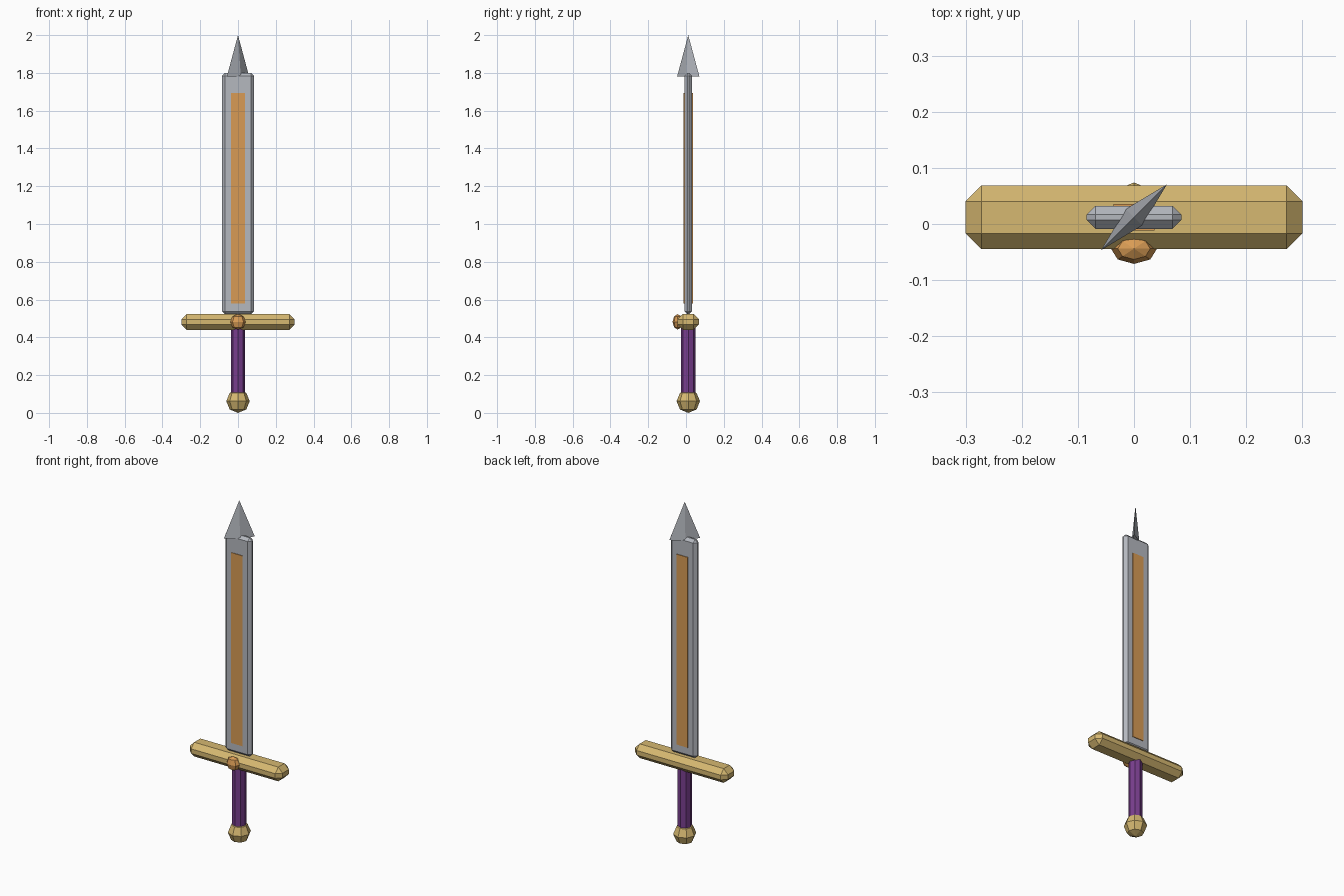
import bpy, math

cube = bpy.data.objects.get("Cube")
if cube:
    bpy.data.objects.remove(cube, do_unlink=True)

CENTRE_Y = 0.012  # long axis of the sword


def material(name, rgb):
    mat = bpy.data.materials.new(name)
    mat.use_nodes = True
    mat.diffuse_color = (*rgb, 1)
    shader = next(n for n in mat.node_tree.nodes if n.type == "BSDF_PRINCIPLED")
    shader.inputs["Base Color"].default_value = (*rgb, 1)
    return mat


gold = material("gold", (0.67, 0.48, 0.165))
steel = material("steel", (0.46, 0.48, 0.52))
amber = material("amber", (0.69, 0.33, 0.09))
purple = material("purple", (0.19, 0.048, 0.27))


def finish(name, mat):
    obj = bpy.context.object
    obj.name = name
    obj.data.materials.append(mat)
    return obj


def block(name, mat, width, depth, bottom, top, chamfer=0):
    """Box on the sword axis with optional chamfered edges."""
    bpy.ops.mesh.primitive_cube_add(size=1, location=(0, CENTRE_Y, (bottom + top) / 2))
    obj = finish(name, mat)
    obj.scale = (width, depth, top - bottom)
    bpy.ops.object.transform_apply(location=False, rotation=False, scale=True)
    if chamfer:
        bevel = obj.modifiers.new("Chamfer", "BEVEL")
        bevel.width = chamfer
        bevel.segments = 1
    return obj


def ball(name, mat, radius, location, flatten=1):
    """Low-poly faceted ball, optionally flattened front to back."""
    bpy.ops.mesh.primitive_uv_sphere_add(segments=8, ring_count=4, radius=radius, location=location)
    finish(name, mat).scale.y = flatten


# Hilt
ball("pommel", gold, 0.062, (0, CENTRE_Y, 0.062))
bpy.ops.mesh.primitive_cylinder_add(vertices=8, radius=0.038, depth=0.36,
                                    location=(0, CENTRE_Y, 0.27))
finish("grip", purple)
block("crossguard", gold, 0.60, 0.113, 0.44, 0.523, 0.028)
ball("guard_gem", amber, 0.041, (0, -0.044, 0.482), 0.66)

# Blade with an inlay that shows on both faces
block("blade", steel, 0.17, 0.041, 0.522, 1.80, 0.016)
block("blade_inlay", amber, 0.073, 0.048, 0.58, 1.693)

# Flattened four-sided point, turned across the blade
bpy.ops.mesh.primitive_cone_add(vertices=4, radius1=0.083, depth=0.218,
                                location=(0, CENTRE_Y, 1.891),
                                rotation=(0, 0, math.radians(45)))
finish("blade_point", steel).scale.y = 0.25
